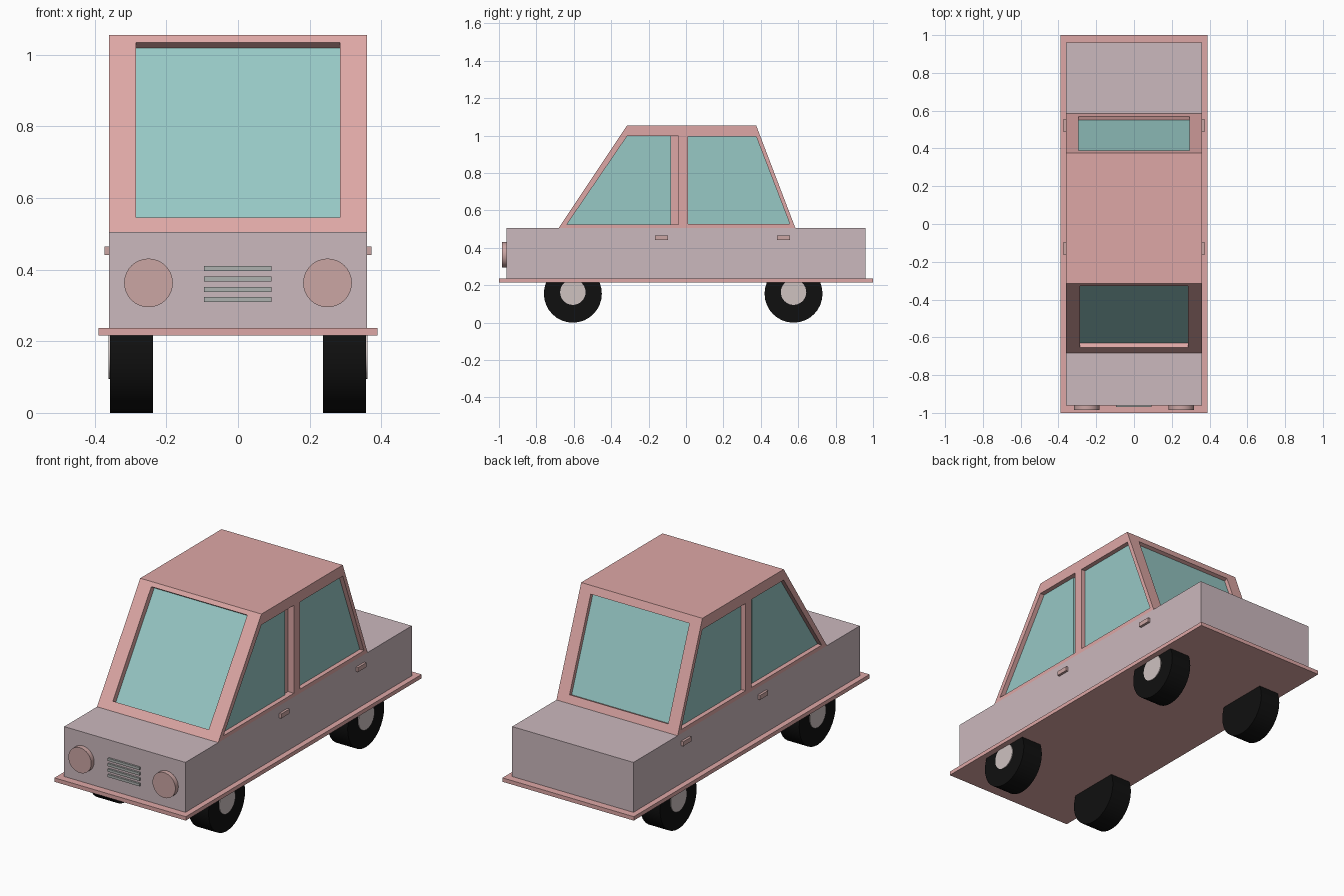
import bpy, bmesh, math
from mathutils import Vector, Matrix

if "Cube" in bpy.data.objects:
    bpy.data.objects.remove(bpy.data.objects["Cube"])


def material(name, rgb):
    m = bpy.data.materials.new(name)
    m.diffuse_color = (*rgb, 1)
    m.use_nodes = True
    m.node_tree.nodes["Principled BSDF"].inputs["Base Color"].default_value = m.diffuse_color
    return m


PINK = material("pink_paint", (0.73, 0.39, 0.38))
BODY = material("pale_paint", (0.60, 0.48, 0.51))
GLASS = material("glass", (0.31, 0.58, 0.56))
LAMP = material("lamp", (0.60, 0.38, 0.37))
GRILLE = material("grille", (0.42, 0.44, 0.43))
TYRE = material("rubber", (0.005, 0.005, 0.005))
HUB = material("hub", (0.62, 0.54, 0.53))


def finish(name, bm, mat):
    bmesh.ops.recalc_face_normals(bm, faces=bm.faces)
    me = bpy.data.meshes.new(name)
    bm.to_mesh(me)
    bm.free()
    ob = bpy.data.objects.new(name, me)
    bpy.context.collection.objects.link(ob)
    if mat:
        me.materials.append(mat)
    return ob


def add_prism(bm, pts, vec):
    """Extrude a planar outline along a vector."""
    face = bm.faces.new([bm.verts.new(p) for p in pts])
    new = bmesh.ops.extrude_face_region(bm, geom=[face])["geom"]
    bmesh.ops.translate(bm, vec=vec, verts=[v for v in new if isinstance(v, bmesh.types.BMVert)])


def prism(name, pts, vec, mat):
    bm = bmesh.new()
    add_prism(bm, pts, vec)
    return finish(name, bm, mat)


def box(name, x, y, z, mat):
    return prism(name, [(x[0], y[0], z[0]), (x[1], y[0], z[0]), (x[1], y[1], z[0]), (x[0], y[1], z[0])],
                 (0, 0, z[1] - z[0]), mat)


def cylinder(name, centre, radius, depth, axis, mat, sides=32):
    bm = bmesh.new()
    rot = Matrix.Rotation(math.pi / 2, 4, "Y" if axis == "x" else "X")
    bmesh.ops.create_cone(bm, cap_ends=True, segments=sides, radius1=radius, radius2=radius,
                          depth=depth, matrix=Matrix.Translation(centre) @ rot)
    ob = finish(name, bm, mat)
    bpy.ops.object.select_all(action="DESELECT")
    ob.select_set(True)
    bpy.context.view_layer.objects.active = ob
    bpy.ops.object.shade_smooth_by_angle(angle=math.radians(35))
    return ob


# Lower body and sill plate
box("lower_body", (-0.36, 0.36), (-0.96, 0.96), (0.23, 0.505), BODY)
box("sill_plate", (-0.39, 0.39), (-1.0, 1.0), (0.216, 0.237), PINK)

# Cabin shell
profile = [(-0.685, 0.50), (-0.315, 1.055), (0.375, 1.055), (0.587, 0.50)]
cabin = prism("cabin", [(-0.36, y, z) for y, z in profile], (0.72, 0, 0), PINK)

# Windows: recessed pockets in the cabin, each with a pane inside
cutter_bm = bmesh.new()


def window(name, pocket, pane, inward, depth=0.03):
    n = Vector(inward).normalized()
    add_prism(cutter_bm, [Vector(p) - n * 0.02 for p in pocket], n * (depth + 0.03))
    prism(name, [Vector(p) + n * depth for p in pane], n * 0.015, GLASS)


def screen(name, a, b, half, inward, depth):
    quad = [(-half, *a), (half, *a), (half, *b), (-half, *b)]
    window(name, quad, quad, inward, depth)


screen("windscreen", (-0.655, 0.545), (-0.3283, 1.035), 0.285, (0, 0.555, -0.37), 0.03)
screen("rear_screen", (0.570, 0.545), (0.390, 1.016), 0.293, (0, -0.555, -0.212), 0.02)

front_pocket = [(-0.637, 0.525), (-0.315, 0.997), (-0.04, 0.997), (-0.04, 0.525)]
front_pane = front_pocket[:2] + [(-0.08, 0.997), (-0.08, 0.525)]
rear_pocket = [(0.01, 0.527), (0.01, 0.995), (0.375, 0.995), (0.555, 0.527)]
for side, s in (("left", -1), ("right", 1)):
    for name, pocket, pane in (("front", front_pocket, front_pane), ("rear", rear_pocket, rear_pocket)):
        window(f"{side}_{name}_window", [(s * 0.36, y, z) for y, z in pocket],
               [(s * 0.36, y, z) for y, z in pane], (-s, 0, 0), 0.025)

cutter = finish("window_cutter", cutter_bm, None)
cutter.hide_render = True
mod = cabin.modifiers.new("windows", "BOOLEAN")
mod.operation = "DIFFERENCE"
mod.solver = "EXACT"
mod.object = cutter
bpy.context.view_layer.objects.active = cabin
bpy.ops.object.modifier_apply(modifier="windows")
bpy.data.objects.remove(cutter)

# Wheels, hubs, headlights and door handles on both sides
for side, s in (("left", -1), ("right", 1)):
    for end, y in (("front", -0.605), ("rear", 0.575)):
        cylinder(f"{side}_{end}_tyre", (s * 0.297, y, 0.155), 0.155, 0.12, "x", TYRE)
        cylinder(f"{side}_{end}_hub", (s * 0.335, y, 0.163), 0.068, 0.052, "x", HUB)
    cylinder(f"{side}_headlight", (s * 0.25, -0.968, 0.363), 0.068, 0.034, "y", LAMP)
    for end, y in (("front", -0.13), ("rear", 0.521)):
        box(f"{side}_{end}_door_handle", sorted((s * 0.355, s * 0.373)), (y - 0.035, y + 0.035),
            (0.441, 0.465), LAMP)

# Grille bars
for i in range(4):
    z = 0.309 + i * 0.029
    box(f"grille_bar_{i + 1}", (-0.095, 0.093), (-0.97, -0.95), (z, z + 0.014), GRILLE)
